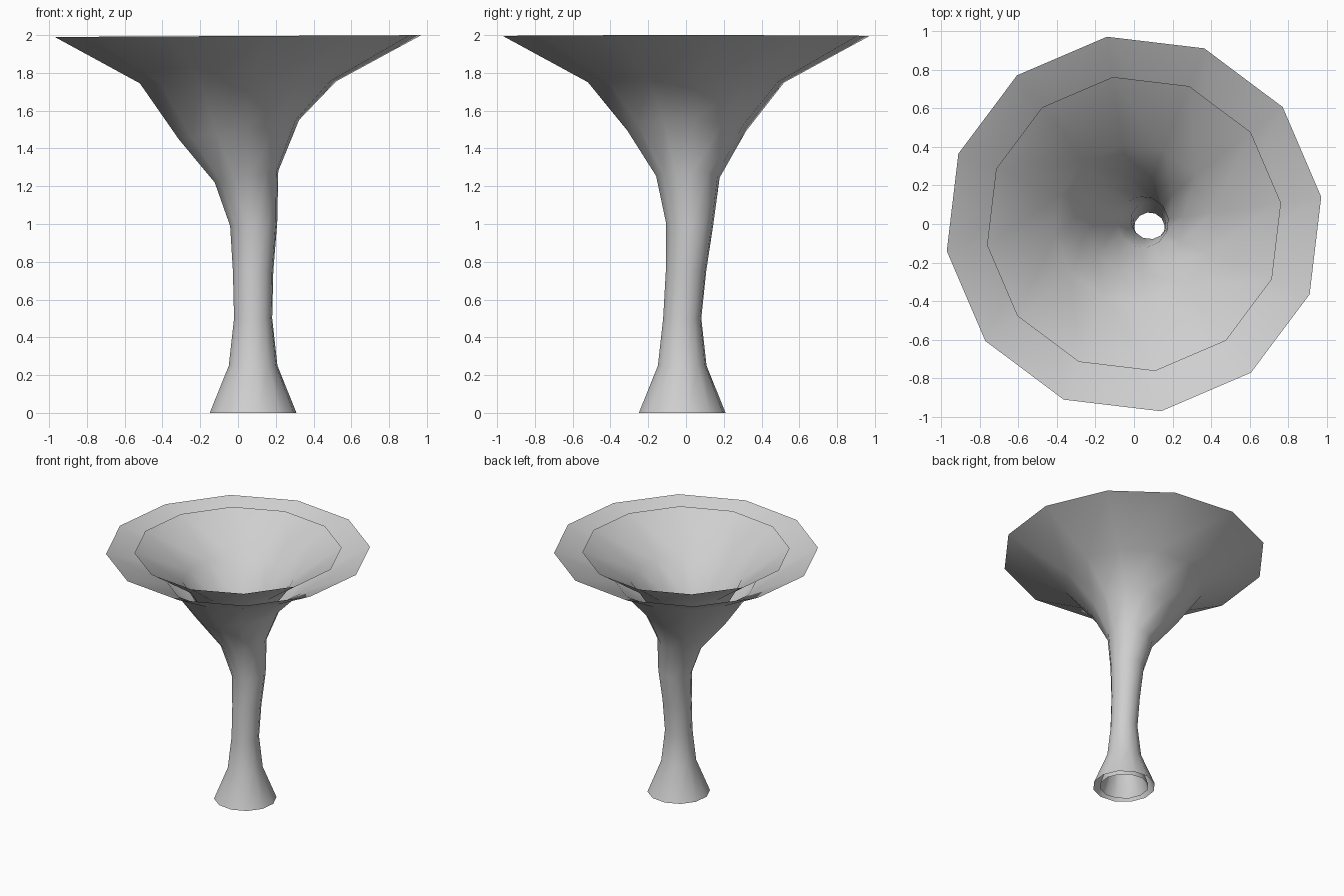
import bpy
import bmesh
from math import cos, sin, pi, radians

cube = bpy.data.objects.get("Cube")
if cube:
    bpy.data.objects.remove(cube, do_unlink=True)

SIDES = 12
PHASE = radians(8.2)
INNER_SCALE = 0.785

# Rings of the funnel: centre x, centre y, height, radius, tilt along x
RINGS = [
    (0.08, -0.02, 0.00, 0.232, 0.0),
    (0.08, -0.02, 0.25, 0.13, 0.0),
    (0.08, -0.02, 0.50, 0.102, 0.0),
    (0.08, 0.00, 0.75, 0.108, 0.0),
    (0.083, 0.02, 1.00, 0.126, 0.08),
    (0.045, 0.01, 1.25, 0.17, 0.18),
    (0.005, 0.00, 1.50, 0.322, 0.16),
    (0.00, 0.00, 1.75, 0.525, 0.01),
    (0.00, 0.00, 1.995, 0.98, 0.005),
]

grey = bpy.data.materials.new("plain grey")
grey.use_nodes = True
grey.diffuse_color = (0.62, 0.62, 0.62, 1)
grey.node_tree.nodes["Principled BSDF"].inputs["Base Color"].default_value = grey.diffuse_color


def funnel_shell(name, scale, inward):
    """Open shell lofted through the rings, shrunk about each ring centre."""
    bm = bmesh.new()
    loops = []
    for cx, cy, z, radius, tilt in RINGS:
        loop = []
        for i in range(SIDES):
            a = PHASE + 2 * pi * i / SIDES
            dx, dy = scale * radius * cos(a), scale * radius * sin(a)
            loop.append(bm.verts.new((cx + dx, cy + dy, z + tilt * dx)))
        loops.append(loop)
    for low, high in zip(loops, loops[1:]):
        for i in range(SIDES):
            j = (i + 1) % SIDES
            face = bm.faces.new((low[i], low[j], high[j], high[i]))
            face.smooth = True
    if inward:
        bmesh.ops.reverse_faces(bm, faces=bm.faces[:])
    mesh = bpy.data.meshes.new(name)
    bm.to_mesh(mesh)
    bm.free()
    mesh.materials.append(grey)
    obj = bpy.data.objects.new(name, mesh)
    bpy.context.collection.objects.link(obj)
    return obj


# Outer wall and the narrower wall nested inside it, both open at the ends
funnel_shell("outer_funnel", 1.0, False)
funnel_shell("inner_funnel", INNER_SCALE, True)
